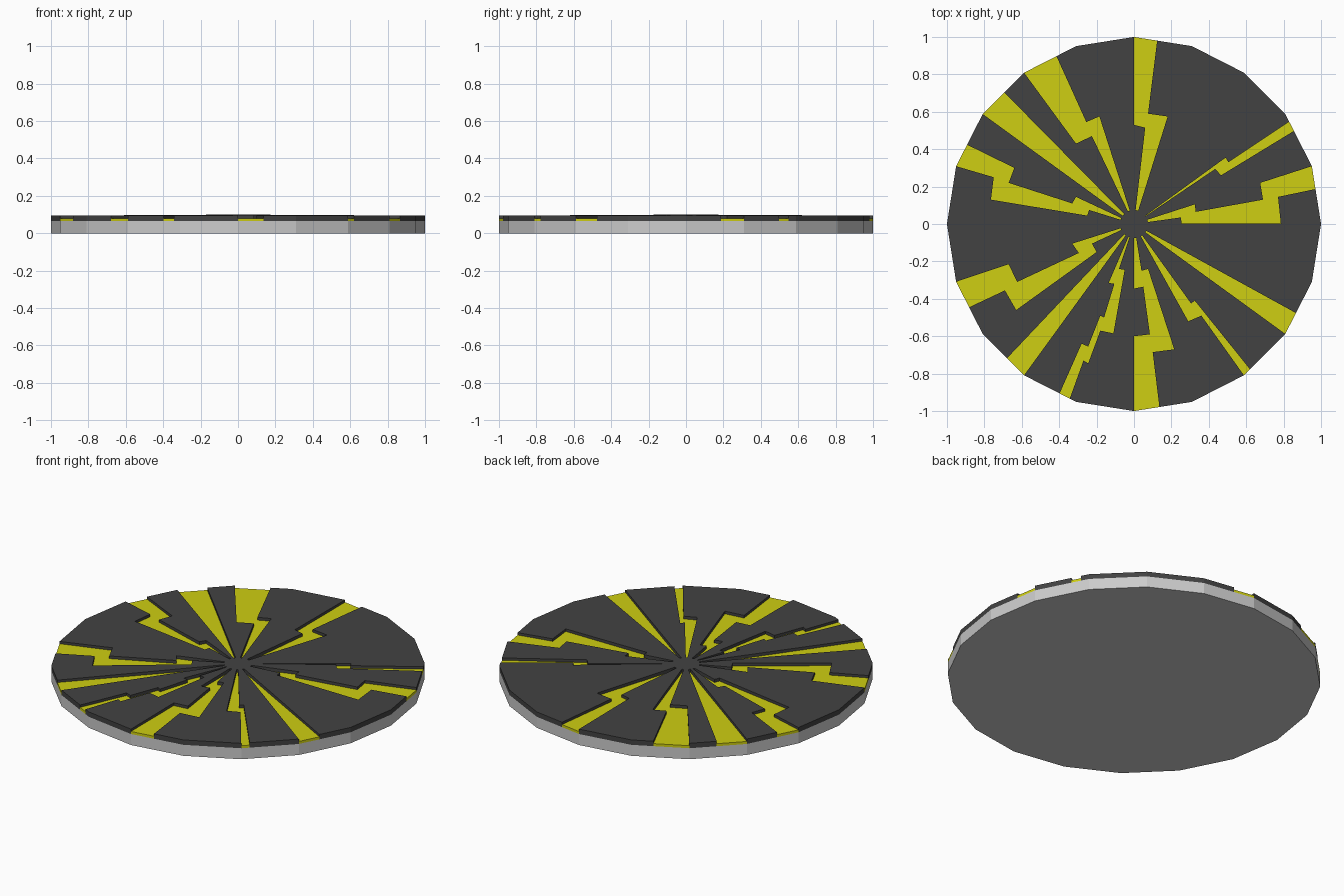
import bpy, bmesh
from math import radians, degrees, cos, sin, atan2, hypot

if "Cube" in bpy.data.objects:
    bpy.data.objects.remove(bpy.data.objects["Cube"])

SIDES, STEP, HUB = 20, 18, 0.075
Z_BASE, Z_GLOW = 0.065, 0.08


def polar(r, a):
    return (r * cos(radians(a)), r * sin(radians(a)))


def angle(p):
    return degrees(atan2(p[1], p[0])) % 360


def rim(a):
    # point on the straight-sided rim at a given angle
    return polar(cos(radians(STEP / 2)) / cos(radians(a % STEP - STEP / 2)), a)


def material(name, rgb):
    m = bpy.data.materials.new(name)
    m.diffuse_color = (*rgb, 1)
    m.use_nodes = True
    m.node_tree.nodes["Principled BSDF"].inputs["Base Color"].default_value = m.diffuse_color
    return m


def prism(name, outline, z0, top, mat=None):
    # upright slab from a plan outline; top gives height from radius
    bm = bmesh.new()
    lo = [bm.verts.new((x, y, z0)) for x, y in outline]
    hi = [bm.verts.new((x, y, top(hypot(x, y)))) for x, y in outline]
    n = len(outline)
    for i in range(n):
        j = (i + 1) % n
        bm.faces.new((lo[i], lo[j], hi[j], hi[i]))
    caps = [bm.faces.new(lo[::-1]), bm.faces.new(hi)]
    bm.normal_update()
    bmesh.ops.triangulate(bm, faces=caps)
    me = bpy.data.meshes.new(name)
    bm.to_mesh(me)
    bm.free()
    ob = bpy.data.objects.new(name, me)
    bpy.context.collection.objects.link(ob)
    if mat:
        me.materials.append(mat)
    return ob


def crack(a0, a1, inward=(), outward=()):
    # rim -> hub along the clockwise edge, then hub -> rim along the other
    h0 = angle(inward[-1]) if inward else a0
    h1 = angle(outward[0]) if outward else a1
    path = [rim(a0), *inward, polar(HUB, h0), polar(HUB, h1), *outward, rim(a1)]
    return a0, a1, path


yellow = material("yellow", (0.62, 0.62, 0.006))
dark = material("charcoal", (0.055, 0.055, 0.055))

# Zigzag cracks in counter-clockwise order
cracks = [
    crack(10.9, 18, [(.77, .145), (.785, .002), (.255, .002), (.25, .035)],
          [(.325, .105), (.33, .065), (.69, .13), (.675, .22)]),
    crack(30.2, 33.4, [(.465, .26), (.435, .295)], [(.49, .355), (.505, .33)]),
    crack(82.8, 90, [(.075, .59), (.18, .575)], [(.06, .515), (0, .53)]),
    crack(114.8, 126, [(-.255, .545), (-.185, .575)],
          [(-.225, .47), (-.31, .43)]),
    crack(134.6, 144),
    crack(154.6, 162, [(-.64, .3), (-.67, .22), (-.33, .11), (-.31, .145)],
          [(-.24, .075), (-.25, .045), (-.765, .13), (-.75, .25)]),
    crack(198, 206.8, [(-.67, -.215), (-.625, -.31), (-.295, -.155), (-.33, -.105)],
          [(-.225, -.105), (-.2, -.15), (-.63, -.46), (-.69, -.355)]),
    crack(226.6, 234),
    crack(246.3, 249.8, [(-.28, -.64), (-.245, -.655), (-.18, -.49), (-.16, -.5),
                         (-.105, -.32), (-.135, -.315)],
          [(-.08, -.24), (-.05, -.245), (-.11, -.585), (-.18, -.57),
           (-.245, -.745), (-.27, -.73)]),
    crack(270, 277.9, [(0, -.6), (.085, -.59), (.05, -.335), (0, -.345)],
          [(.04, -.25), (.075, -.24), (.215, -.67), (.1, -.685)]),
    crack(306, 308.6, [(.36, -.49), (.29, -.52)], [(.305, -.425), (.325, -.41)]),
    crack(324, 331.2),
]

# Base disc
prism("base_disc", [polar(1, i * STEP) for i in range(SIDES)], 0, lambda r: Z_BASE)

# Yellow inlays, and the dark plate outline that runs round them
plate = []
for i, (a0, a1, path) in enumerate(cracks):
    prism(f"crack_inlay_{i + 1}", path, Z_BASE, lambda r: Z_GLOW, yellow)
    plate += path
    nxt = cracks[(i + 1) % len(cracks)][0]
    if nxt < a1:
        nxt += 360
    plate += [polar(1, k * STEP) for k in range(2 * SIDES)
              if a1 + 0.5 < k * STEP < nxt - 0.5]

# Dark top plate, very slightly domed
prism("cracked_plate", plate, Z_BASE, lambda r: 0.1 - 0.006 * r, dark)
